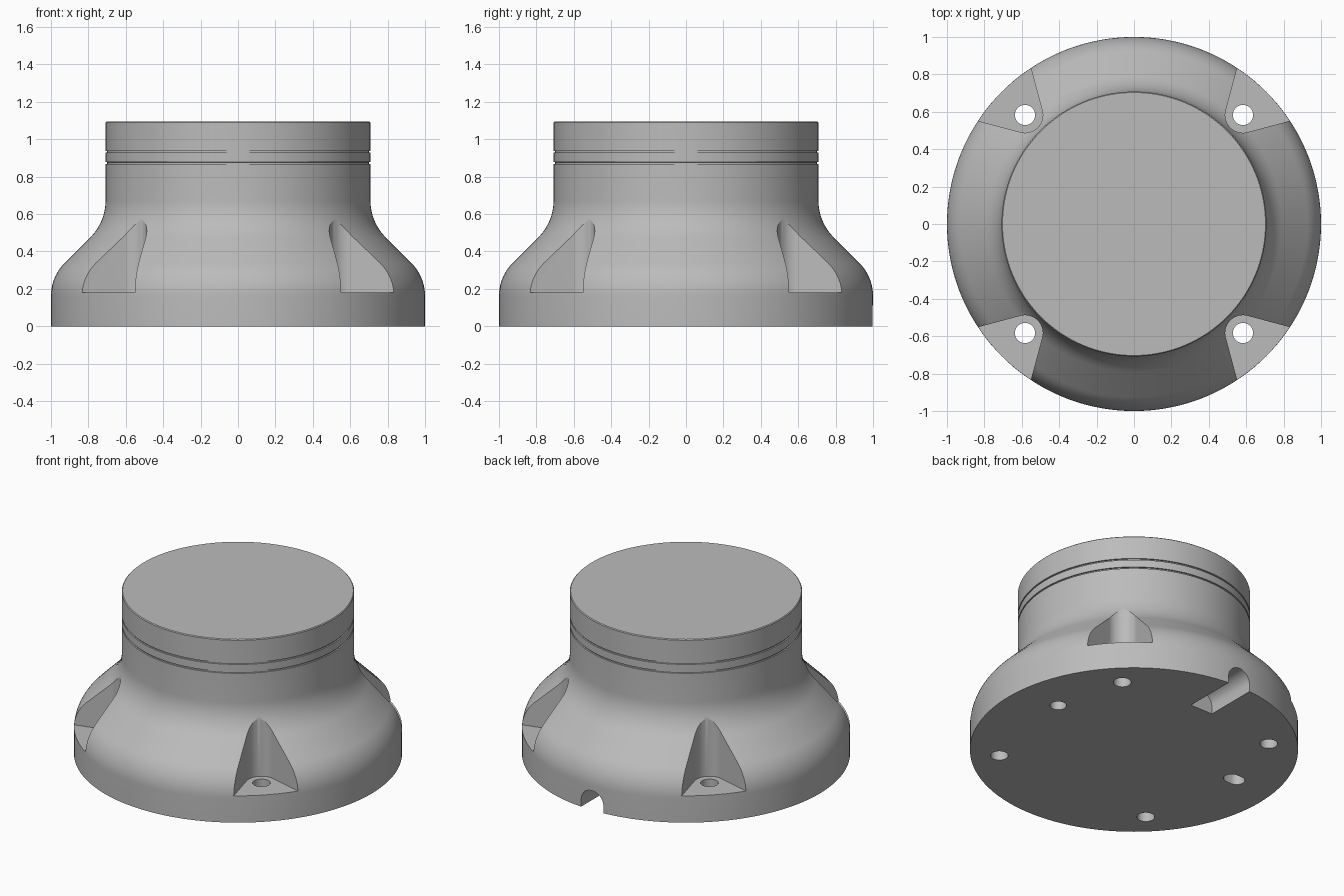
import bpy, bmesh
from math import cos, sin, pi, radians
from mathutils import Matrix, Vector

cube = bpy.data.objects.get("Cube")
if cube:
    bpy.data.objects.remove(cube, do_unlink=True)

grey = bpy.data.materials.new("plain_grey")
grey.use_nodes = True
grey.diffuse_color = (0.5, 0.5, 0.5, 1)
grey.node_tree.nodes["Principled BSDF"].inputs["Base Color"].default_value = grey.diffuse_color


def arc(cx, cy, r, start, end, steps):
    """Points on an arc, angles in degrees."""
    angles = [radians(start + (end - start) * i / steps) for i in range(steps + 1)]
    return [(cx + r * cos(a), cy + r * sin(a)) for a in angles]


def finish(bm, name):
    bmesh.ops.recalc_face_normals(bm, faces=bm.faces)
    mesh = bpy.data.meshes.new(name)
    bm.to_mesh(mesh)
    bm.free()
    mesh.materials.append(grey)
    obj = bpy.data.objects.new(name, mesh)
    bpy.context.collection.objects.link(obj)
    return obj


def lathe(profile, name, segments=144):
    """Revolve an (r, z) profile about z and cap both ends."""
    bm = bmesh.new()
    verts = [bm.verts.new((r, 0, z)) for r, z in profile]
    edges = [bm.edges.new(pair) for pair in zip(verts, verts[1:])]
    bmesh.ops.spin(bm, geom=verts + edges, cent=(0, 0, 0), axis=(0, 0, 1),
                   angle=2 * pi, steps=segments)
    bmesh.ops.remove_doubles(bm, verts=bm.verts, dist=1e-5)
    bmesh.ops.holes_fill(bm, edges=[e for e in bm.edges if e.is_boundary], sides=0)
    return finish(bm, name)


def prism(outline, z0, z1, name, matrix=Matrix()):
    """Extrude a flat outline from z0 to z1, then place it."""
    bm = bmesh.new()
    face = bm.faces.new([bm.verts.new((x, y, z0)) for x, y in outline])
    top = bmesh.ops.extrude_face_region(bm, geom=[face])["geom"]
    moved = [g for g in top if isinstance(g, bmesh.types.BMVert)]
    bmesh.ops.translate(bm, verts=moved, vec=(0, 0, z1 - z0))
    bmesh.ops.transform(bm, matrix=matrix, verts=bm.verts)
    return finish(bm, name)


def cut(body, cutter):
    mod = body.modifiers.new("cut", "BOOLEAN")
    mod.operation = "DIFFERENCE"
    mod.solver = "EXACT"
    mod.object = cutter
    bpy.context.view_layer.objects.active = body
    bpy.ops.object.modifier_apply(modifier=mod.name)
    bpy.data.objects.remove(cutter, do_unlink=True)


# Flanged body: wide foot, ogee shoulder, neck with two fine grooves
NECK, TOP = 0.708, 1.095
LOW, HIGH = 0.25, 0.28
profile = [(1, 0)]
profile += arc(1 - LOW, 0.162, LOW, 0, 45, 10)
profile += arc(NECK + HIGH, 0.673, HIGH, 225, 180, 10)
for z in (0.873, 0.933):
    profile += [(NECK, z - 0.005), (NECK - 0.008, z - 0.004),
                (NECK - 0.008, z + 0.004), (NECK, z + 0.005)]
profile += [(NECK, TOP - 0.005), (NECK - 0.005, TOP)]
body = lathe(profile, "flanged_body")

# Four wedge pockets with bolt holes through the foot
BOLT = 0.824
nose = arc(BOLT, 0, 0.095, 120, 240, 20)
reach = Vector((0.5 * cos(pi / 6), 0.5 * sin(pi / 6)))
pocket = [(nose[0][0] + reach.x, nose[0][1] + reach.y)] + nose
pocket += [(nose[-1][0] + reach.x, nose[-1][1] - reach.y)]
for k in range(4):
    turn = Matrix.Rotation(pi / 4 + k * pi / 2, 4, "Z")
    cut(body, prism(pocket, 0.18, 0.9, "pocket_cutter", turn))
    cut(body, prism(arc(BOLT, 0, 0.054, 0, 350, 35), -0.1, 0.4, "bolt_cutter", turn))

# Blind locating hole and slot in the underside
for side, stretch in ((1, 0), (-1, 0.02)):
    x = side * 0.7
    outline = arc(x + stretch, 0.115, 0.05, -85, 85, 17)
    outline += arc(x - stretch, 0.115, 0.05, 95, 265, 17)
    cut(body, prism(outline, -0.1, 0.2, "locating_cutter"))

# Arched cable channel at the back
arch = [(-0.083, -0.1), (0.083, -0.1)] + arc(0, 0.048, 0.083, 0, 180, 20)
cut(body, prism(arch, -1.1, -0.64, "channel_cutter", Matrix.Rotation(pi / 2, 4, "X")))

# Smooth curved walls, keep machined edges crisp
bpy.ops.object.select_all(action="DESELECT")
body.select_set(True)
bpy.context.view_layer.objects.active = body
bpy.ops.object.shade_smooth_by_angle(angle=radians(25))
